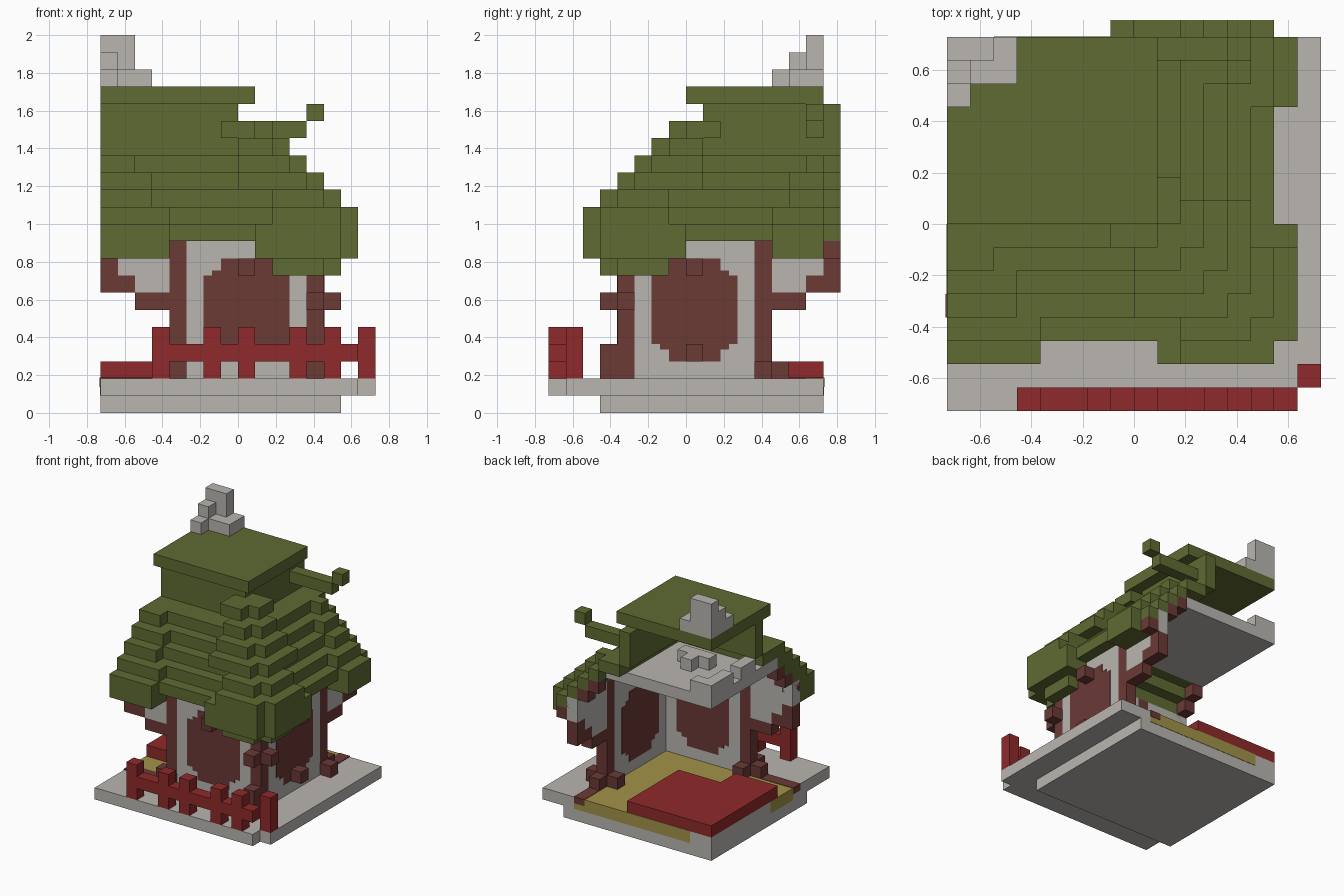
import bpy, bmesh

cube = bpy.data.objects.get("Cube")
if cube:
    bpy.data.objects.remove(cube)

U = 2 / 22      # one block
HALF = 8        # half the plan, in blocks


def material(name, rgb):
    m = bpy.data.materials.new(name)
    m.use_nodes = True
    m.diffuse_color = (*rgb, 1)
    m.node_tree.nodes["Principled BSDF"].inputs["Base Color"].default_value = (*rgb, 1)
    return m


GREEN = material("moss green", (0.115, 0.147, 0.032))
STONE = material("pale stone", (0.49, 0.468, 0.44))
RED = material("barn red", (0.275, 0.023, 0.024))
BROWN = material("dark wood", (0.147, 0.041, 0.036))
OLIVE = material("straw floor", (0.36, 0.29, 0.065))


def part(name, mat, boxes):
    """Boxes in block units: x range, depth range from the back, height range."""
    bm = bmesh.new()
    for x0, x1, d0, d1, z0, z1 in boxes:
        verts = bmesh.ops.create_cube(bm, size=1)["verts"]
        for v in verts:
            x = x1 if v.co.x > 0 else x0
            d = d0 if v.co.y > 0 else d1
            z = z1 if v.co.z > 0 else z0
            v.co = ((x - HALF) * U, (HALF - d) * U, z * U)
    me = bpy.data.meshes.new(name)
    bm.to_mesh(me)
    bm.free()
    me.materials.append(mat)
    ob = bpy.data.objects.new(name, me)
    bpy.context.collection.objects.link(ob)


def flip(box):
    """Mirror a box across the house diagonal (front wall <-> side wall)."""
    x0, x1, d0, d1, z0, z1 = box
    return (d0 + 1, d1 + 1, x0 - 1, x1 - 1, z0, z1)


def both(boxes):
    return boxes + [flip(b) for b in boxes]


def block(x, d, z, h=1):
    return (x, x + 1, d, d + 1, z, z + h)


# Base and floor
part("foundation", STONE, [(0, 14, 0, 13, 0, 1)])
part("terrace", STONE, [(0, 15, 0, 16, 1, 2), (15, 16, 0, 15, 1, 2)])
E = 0.03
part("floor", OLIVE, [(0.5, 12, 0.5, 11, 1.5, 2 + E), (2, 13, -E, 1, 1, 2 + E),
                      (-E, 1, 8, 11, 1, 2 + E)])
part("floor_sills", BROWN, [(12, 13, -2 * E, 4, 1.5, 2 + 2 * E),
                            (-2 * E, 5, 11, 12, 1.5, 2 + 2 * E)])
part("rug", RED, [(0, 8, 0, 7, 2, 3), (0, 4, 7, 9, 2, 3)])

# Walls, windows and posts
part("walls", STONE, both([(5, 12, 11, 12, 2, 11), (1, 4, 11, 12, 8, 9),
                           (2, 4, 11, 12, 7, 8), (0, 4, 11, 12, 9, 11)]))
win_d = (11 - E, 12 + E)
part("windows", BROWN, both([(7, 10, *win_d, 3, 9), (6, 11, *win_d, 4, 8),
                             (6.5, 10.5, *win_d, 3.7, 8.3)]))
part("posts", BROWN, [(12, 13, 11, 12, 2, 11), (4, 5, 11, 12, 2, 11), (12, 13, 3, 4, 2, 11)])
part("braces", BROWN, both([(0, 1, 11, 12, 8, 9), (0, 2, 11, 12, 7, 8), (2, 4, 11, 12, 6, 7)]))
part("post_studs", BROWN, [block(13, 11, 6), block(12, 12, 6), block(12, 12, 2, 2),
                           block(13, 3, 2), block(12, 2, 2), block(3, 11, 2),
                           block(4, 12, 2), block(4, 10, 2), block(11, 3, 2)])
part("window_studs", BROWN, [block(8, 12, 8), block(13, 7, 8), block(13, 7, 3)])

# Roof: L-shaped stepped tiers, with ribs at both ends and a hip at the corner


def tier(a, z, t=1, h=1):
    """Main slope reaching x = a and depth = a - 1."""
    return both([(0, a, a - 1 - t, a - 1, z, z + h)])


def rib(a, z, n, out):
    return both([(0, n, a - 2, a - 1 + out, z, z + 1)]) if n < 4 else \
        [(0, n, a - 2, a - 1 + out, z, z + 1), (a - 1, a + out, 0, n - 1, z, z + 1)]


def hip(a, z, n, out):
    """Corner ridge with its outermost corner block left off."""
    return both([(a - n, a + out - 1, a - 2, a - 1 + out, z, z + 1)])


def end_ribs(a, z, n, out):
    return [(0, n, a - 2, a - 1 + out, z, z + 1), (a - 1, a + out, 0, n - 1, z, z + 1)]


roof, ridge, ribs = [], [], []
for z in range(10, 15):
    a = 14 - (z - 10)
    roof += tier(a, z, 2 if z == 14 else 1)
    out = 1 if z == 10 else 2
    ridge += hip(a, z, 5 if z < 11 else 2 + z % 2, out)
    ribs += end_ribs(a, z, 4 if z < 12 else 3 if z < 14 else 2, 1)
ridge += hip(14, 9, 5, 1) + hip(13, 8, 3, 1) + hip(9, 15, 1, 2) + hip(8, 16, 1, 2)
ribs += end_ribs(14, 9, 4, 1)
roof += tier(8, 15, 1, 3)
part("roof_tiers", GREEN, roof)
part("roof_hip", GREEN, ridge)
part("roof_end_ribs", GREEN, ribs)
part("roof_cap", GREEN, [(0, 9, 0, 8, 18, 19)])
part("roof_twig", GREEN, [(7, 12, 0, 1, 16, 17), block(12, 0, 17)])

# Stepped rafters under the open roof ends
part("rafters", BROWN, [r for z in range(9, 13) for r in
                        both([(0, 1, min(21 - z, 12), min(21 - z, 12) + 1, z, z + 1)])])

# Attic floor with its kerb
part("attic_floor", STONE, [(0, 10, 0, 9, 13, 14)])
part("attic_kerb", STONE, [(0, 1, 0, 3, 14, 15), (0, 1, 4, 6, 14, 15), (0, 2, 0, 1, 14, 15),
                           block(4, 3, 14), (4, 6, 4, 5, 14, 15), block(3, 4, 14)])

# Chimney
part("chimney", STONE, [(0, 3, 0, 2, 19, 20), (0, 1, 2, 3, 19, 20),
                        (0, 2, 0, 1, 20, 22), (0, 1, 1, 2, 20, 21)])

# Fence
part("fence", RED, [(3, 15, 15, 16, 3, 4), block(15, 14, 2, 3)] +
     [block(x, 15, 2, 3) for x in (3, 6, 8, 11, 13)])
